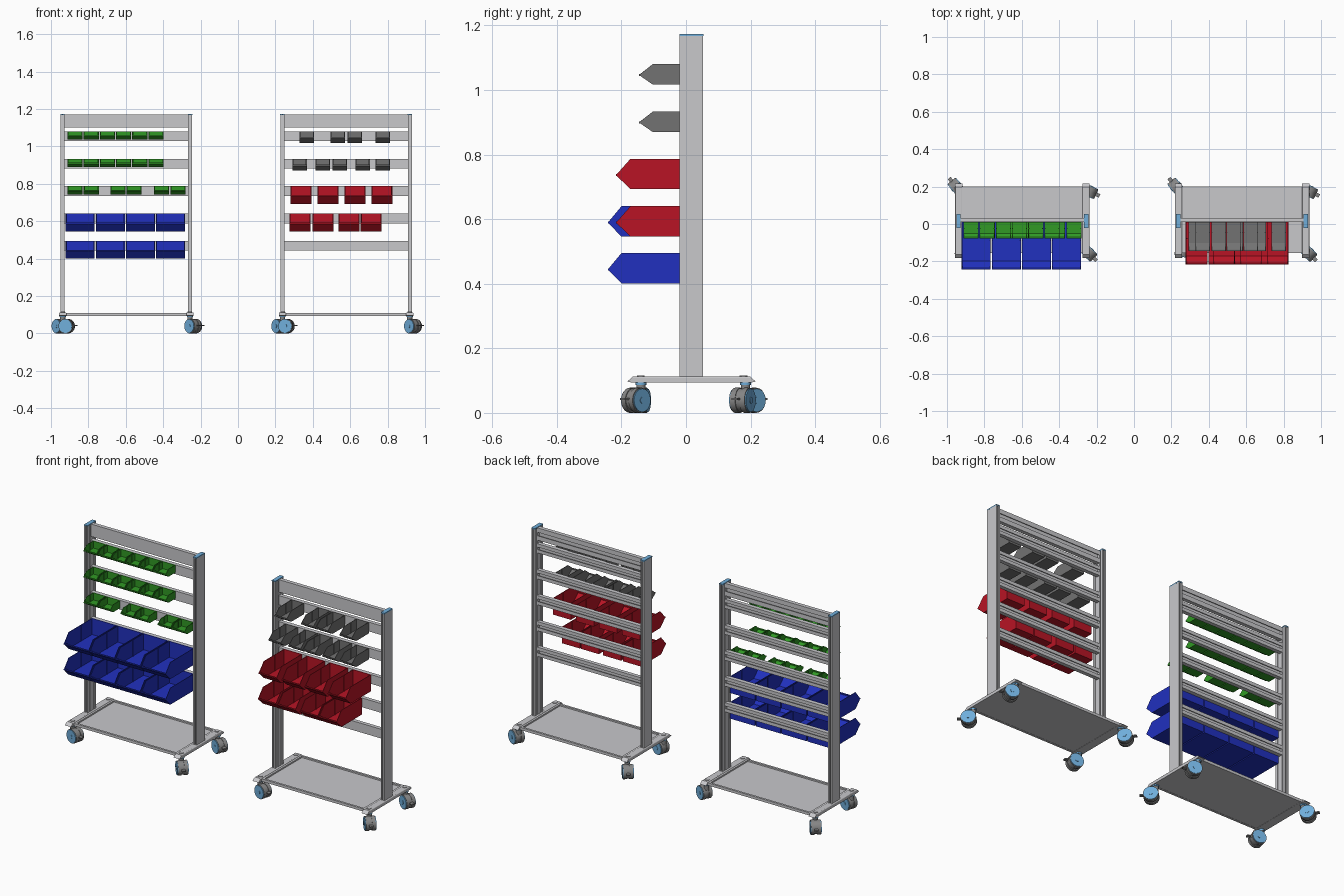
import bpy, bmesh, math
from mathutils import Matrix, Vector

if "Cube" in bpy.data.objects:
    bpy.data.objects.remove(bpy.data.objects["Cube"])


def material(name, rgb):
    m = bpy.data.materials.new(name)
    m.use_nodes = True
    m.diffuse_color = (*rgb, 1)
    m.node_tree.nodes["Principled BSDF"].inputs["Base Color"].default_value = (*rgb, 1)
    return m


ALU = material("light grey metal", (0.58, 0.58, 0.60))
SKY = material("light blue plastic", (0.16, 0.42, 0.70))
CASTER = material("caster grey", (0.24, 0.24, 0.24))
GREEN = material("green plastic", (0.03, 0.32, 0.018))
BLUE = material("blue plastic", (0.015, 0.03, 0.52))
RED = material("red plastic", (0.48, 0.007, 0.018))
GREY = material("dark grey plastic", (0.17, 0.17, 0.17))


def finish(bm, name, *mats):
    bmesh.ops.recalc_face_normals(bm, faces=bm.faces)
    me = bpy.data.meshes.new(name)
    bm.to_mesh(me)
    bm.free()
    for m in mats:
        me.materials.append(m)
    return me


def place(name, mesh, loc=(0, 0, 0), turn=0):
    ob = bpy.data.objects.new(name, mesh)
    ob.location = loc
    ob.rotation_euler.z = math.radians(turn)
    bpy.context.collection.objects.link(ob)
    return ob


def add_box(bm, lo, hi, mat=0):
    lo, hi = Vector(lo), Vector(hi)
    r = bmesh.ops.create_cube(bm, size=1, matrix=Matrix.Translation((lo + hi) / 2)
                              @ Matrix.Diagonal((*(hi - lo), 1)))
    for f in {f for v in r["verts"] for f in v.link_faces}:
        f.material_index = mat


def add_cyl(bm, center, radius, depth, mat=0, axis="Z", sides=32, top=None):
    rot = Matrix.Rotation(math.pi / 2, 4, "X") if axis == "Y" else Matrix()
    r = bmesh.ops.create_cone(bm, cap_ends=True, segments=sides, radius1=radius,
                              radius2=radius if top is None else top, depth=depth,
                              matrix=Matrix.Translation(center) @ rot)
    for f in {f for v in r["verts"] for f in v.link_faces}:
        f.material_index = mat
        f.smooth = len(f.verts) == 4


def add_prism(bm, pts, axis, a, b):
    """Extrude a 2D outline along x (outline in y, z) or z (outline in x, y)."""
    at = (lambda p, t: (t, *p)) if axis == "X" else (lambda p, t: (*p, t))
    f = bm.faces.new([bm.verts.new(at(p, a)) for p in pts])
    ext = bmesh.ops.extrude_face_region(bm, geom=[f])["geom"]
    shift = Vector((b - a, 0, 0)) if axis == "X" else Vector((0, 0, b - a))
    bmesh.ops.translate(bm, vec=shift, verts=[g for g in ext if isinstance(g, bmesh.types.BMVert)])


# Slotted upright profile: outer face plain, slots on the front, back and inner faces
def post_mesh(side):
    y0, y1, w, mid = -0.02, 0.053, 0.011, 0.0165
    slot, deep = 0.003, 0.008
    pts = [(w, y0), (w, y1), (slot, y1), (slot, y1 - deep), (-slot, y1 - deep), (-slot, y1), (-w, y1)]
    for c in (mid + 0.018, mid - 0.018):
        pts += [(-w, c + slot), (-w + deep, c + slot), (-w + deep, c - slot), (-w, c - slot)]
    pts += [(-w, y0), (-slot, y0), (-slot, y0 + deep), (slot, y0 + deep), (slot, y0)]
    bm = bmesh.new()
    add_prism(bm, [(x * side, y) for x, y in pts], "Z", 0.11, 1.167)
    return finish(bm, "post", ALU)


# Rail with a slot in its back
def rail_mesh(h):
    y0, y1, t, lip = 0.01, 0.032, 0.004, h * 0.36
    pts = [(y0, 0), (y1, 0), (y1, lip), (y1 - t, lip), (y1 - t, t), (y0 + t, t),
           (y0 + t, h - t), (y1 - t, h - t), (y1 - t, h - lip), (y1, h - lip), (y1, h), (y0, h)]
    bm = bmesh.new()
    add_prism(bm, pts, "X", -0.331, 0.331)
    return finish(bm, "rail", ALU)


# Open-fronted bin, origin at left end of its top back edge
def bin_mesh(w, h, corner, nose, mat):
    outline = [(0.01, 0), (0.01, -h), (corner, -h), (nose, -h * 0.54), (corner, 0)]
    bm = bmesh.new()
    left, right = ([bm.verts.new((x, *p)) for p in outline] for x in (0, w))
    bm.faces.new(left)
    bm.faces.new(right)
    for i in range(3):      # back, floor and sloping front
        bm.faces.new((left[i], left[i + 1], right[i + 1], right[i]))
    bmesh.ops.recalc_face_normals(bm, faces=bm.faces)
    bmesh.ops.solidify(bm, geom=bm.faces[:], thickness=0.003)
    # Front grip lip, and a divider rib on each side
    z = -h * 0.54
    add_box(bm, (0, nose, z - 0.003), (w, nose + 0.008, z + 0.003))
    mid = corner * 0.45
    for x in (0.002, w - 0.006):
        add_box(bm, (x, mid - 0.002, -h + 0.002), (x + 0.004, mid + 0.002, -0.002))
    return finish(bm, "bin", mat)


# Twin-wheel caster, origin at its pivot on the floor, trailing along +x
def caster_mesh():
    bm = bmesh.new()
    cx, cz = 0.022, 0.039
    for s in (-1, 1):
        add_cyl(bm, (cx, s * 0.016, cz), 0.039, 0.018, 0, "Y")
        add_cyl(bm, (cx, s * 0.0265, cz), 0.036, 0.005, 1, "Y")
        add_cyl(bm, (cx, s * 0.0295, cz), 0.010, 0.003, 1, "Y", 16)
    add_cyl(bm, (cx, 0, cz + 0.001), 0.036, 0.016, 0, "Y")
    add_cyl(bm, (0, 0, 0.074), 0.014, 0.026, 0)
    add_cyl(bm, (0, 0, 0.090), 0.017, 0.007, 1)
    add_box(bm, (cx + 0.02, -0.010, 0.040), (cx + 0.058, 0.010, 0.046))
    return finish(bm, "caster", CASTER, SKY)


# Foot beam with sloping ends and a half-round top edge
def foot_mesh():
    y0, y1, z0, z1 = -0.182, 0.216, 0.094, 0.113
    pts = [(y0, z0 + 0.003), (y0 + 0.014, z0), (y1 - 0.014, z0), (y1, z0 + 0.003),
           (y1 - 0.018, z1), (y0 + 0.018, z1)]
    bm = bmesh.new()
    add_prism(bm, pts, "X", -0.019, 0.019)
    ends = [e for e in bm.edges if abs(e.verts[0].co.x - e.verts[1].co.x) < 1e-5
            and abs(e.verts[0].co.z - z1) < 1e-5 and abs(e.verts[1].co.z - z1) < 1e-5]
    bmesh.ops.bevel(bm, geom=ends, offset=0.005, segments=3, affect="EDGES", profile=0.5)
    for y in (-0.14, 0.178):
        add_cyl(bm, (0, y, 0.113), 0.012, 0.006, 0, sides=20)
    return finish(bm, "foot", ALU)


# Shallow tray with a raised rim
def tray_mesh():
    bm = bmesh.new()
    x, y0, y1, t = 0.322, -0.155, 0.2, 0.012
    add_box(bm, (-x, y0, 0.095), (x, y1, 0.101))
    for a, b in ((y0, y0 + t), (y1 - t, y1)):
        add_box(bm, (-x, a, 0.094), (x, b, 0.109))
    for s in (-1, 1):
        a, b = sorted((s * x, s * (x - t)))
        add_box(bm, (a, y0 + t, 0.094), (b, y1 - t, 0.109))
    return finish(bm, "tray", ALU)


def cap_mesh():
    bm = bmesh.new()
    add_box(bm, (-0.0115, -0.0205, 1.167), (0.0115, 0.0535, 1.173))
    return finish(bm, "post_cap", SKY)


LEVELS = (1.08, 0.933, 0.787, 0.64, 0.495)
CENTERS = {"left": 0.578, "right": -0.597}
posts = {s: post_mesh(s) for s in (-1, 1)}
foot, tray, cap, caster = foot_mesh(), tray_mesh(), cap_mesh(), caster_mesh()
rail, top_rail = rail_mesh(0.052), rail_mesh(0.07)

# Two identical wheeled racks
for rack, cx in CENTERS.items():
    for s, side in ((-1, "right"), (1, "left")):
        tag = f"{rack}_rack_{side}"
        place(tag + "_post", posts[s], (cx + s * 0.341, 0, 0))
        place(tag + "_post_cap", cap, (cx + s * 0.341, 0, 0))
        place(tag + "_foot", foot, (cx + s * 0.34, 0, 0))
        for end, y, turn in (("front", -0.14, -15 if s < 0 else -45),
                             ("back", 0.184, 130 if s < 0 else -25)):
            place(f"{tag}_{end}_caster", caster, (cx + s * 0.34, y, 0), turn)
    place(rack + "_rack_tray", tray, (cx, 0, 0))
    place(rack + "_rack_top_rail", top_rail, (cx, 0, 1.1))
    for i, z in enumerate(LEVELS):
        place(f"{rack}_rack_rail_{i + 1}", rail, (cx, 0, z - 0.052))

# Bins: shared mesh per size, placed by their starting x on each rail
green = bin_mesh(0.081, 0.043, -0.052, -0.078, GREEN)
blue = bin_mesh(0.155, 0.094, -0.200, -0.242, BLUE)
red = bin_mesh(0.112, 0.094, -0.172, -0.217, RED)
grey = bin_mesh(0.077, 0.063, -0.103, -0.145, GREY)
even_green = [-0.912 + 0.0866 * i for i in range(6)]
even_blue = [-0.921 + 0.161 * i for i in range(4)]
ROWS = (
    ("small_green_bin", green, 0, even_green),
    ("small_green_bin", green, 1, even_green),
    ("small_green_bin", green, 2, (-0.912, -0.825, -0.682, -0.596, -0.449, -0.362)),
    ("large_blue_bin", blue, 3, even_blue),
    ("large_blue_bin", blue, 4, even_blue),
    ("small_grey_bin", grey, 0, (0.329, 0.495, 0.586, 0.735)),
    ("small_grey_bin", grey, 1, (0.291, 0.415, 0.506, 0.628, 0.735)),
    ("medium_red_bin", red, 2, [0.281 + 0.144 * i for i in range(4)]),
    ("medium_red_bin", red, 3, (0.276, 0.399, 0.538, 0.656)),
)
for name, mesh, level, starts in ROWS:
    for i, x in enumerate(starts):
        place(f"{name}_row_{level + 1}_{i + 1}", mesh, (x, 0, LEVELS[level]))
